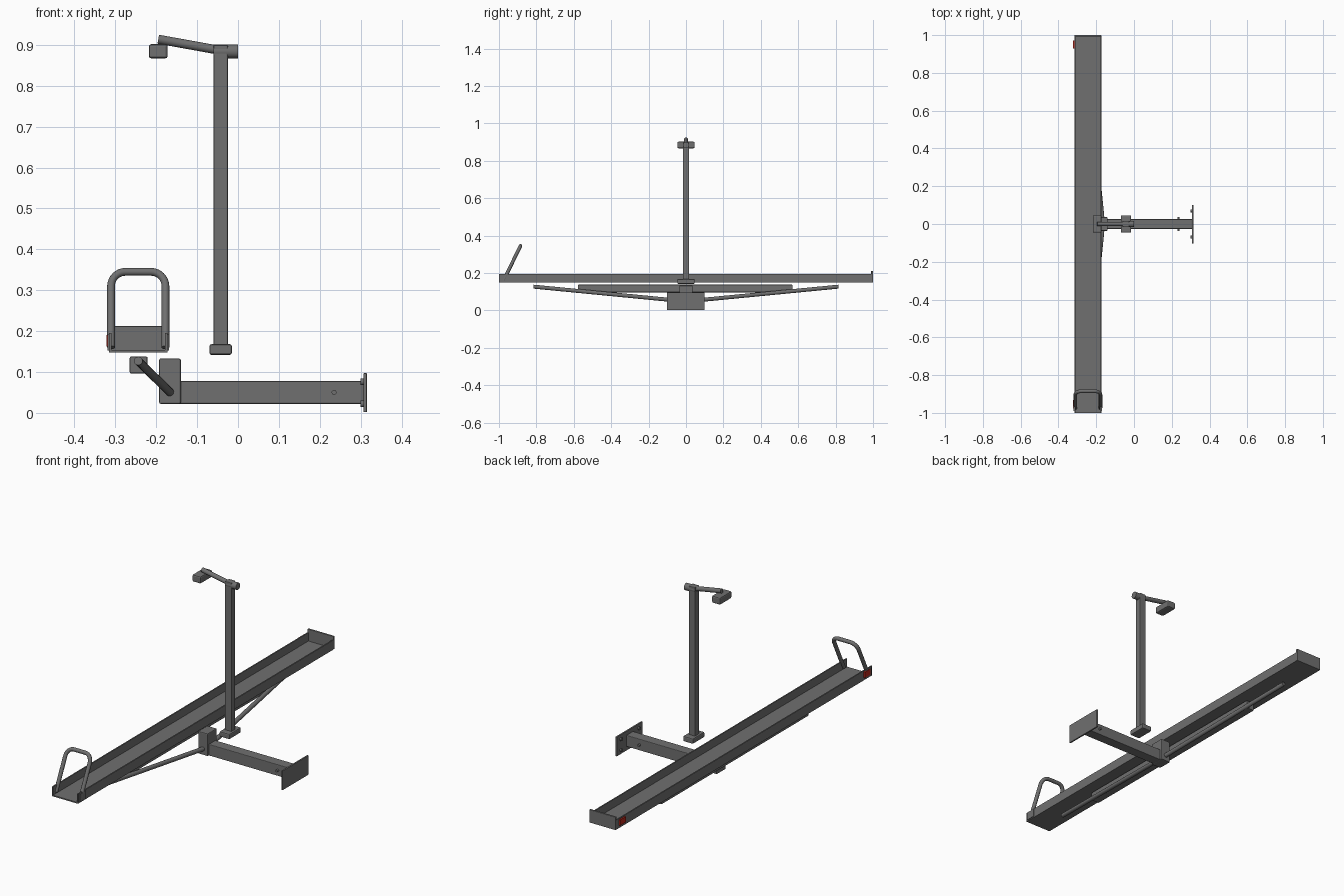
import bpy, bmesh, math
from mathutils import Vector

cube = bpy.data.objects.get("Cube")
if cube:
    bpy.data.objects.remove(cube)


def material(name, rgb):
    m = bpy.data.materials.new(name)
    m.use_nodes = True
    m.diffuse_color = (*rgb, 1)
    m.node_tree.nodes["Principled BSDF"].inputs["Base Color"].default_value = (*rgb, 1)
    return m


STEEL = material("steel grey", (0.16, 0.16, 0.16))
RED = material("reflector red", (0.5, 0.02, 0.01))


def finish(name, bm, mat=STEEL, bevel=0.0, smooth=False):
    bmesh.ops.recalc_face_normals(bm, faces=bm.faces)
    me = bpy.data.meshes.new(name)
    bm.to_mesh(me)
    bm.free()
    ob = bpy.data.objects.new(name, me)
    bpy.context.collection.objects.link(ob)
    me.materials.append(mat)
    if bevel:
        mod = ob.modifiers.new("edge rounding", "BEVEL")
        mod.width, mod.segments = bevel, 2
    if smooth:
        bpy.ops.object.select_all(action="DESELECT")
        ob.select_set(True)
        bpy.context.view_layer.objects.active = ob
        bpy.ops.object.shade_smooth_by_angle(angle=math.radians(35))
    return ob


def box(name, x, y, z, mat=STEEL, bevel=0.0):
    """Box from its (low, high) range on each axis."""
    bm = bmesh.new()
    bmesh.ops.create_cube(bm, size=1)
    for v in bm.verts:
        v.co = [lo + (c + 0.5) * (hi - lo) for c, (lo, hi) in zip(v.co, (x, y, z))]
    return finish(name, bm, mat, bevel)


def rod(name, a, b, radius, sides=20):
    """Cylinder between two points."""
    a, b = Vector(a), Vector(b)
    bm = bmesh.new()
    bmesh.ops.create_cone(bm, cap_ends=True, segments=sides, radius1=radius,
                          radius2=radius, depth=(b - a).length)
    turn = (b - a).to_track_quat("Z", "Y")
    for v in bm.verts:
        v.co = (a + b) / 2 + turn @ v.co
    return finish(name, bm, smooth=True)


# Wheel channel: U profile extruded along y
L, R, LOW, TOP, WALL = -0.315, -0.173, 0.148, 0.195, 0.006
profile = [(L, TOP), (L, LOW), (R, LOW), (R, TOP), (R - WALL, TOP),
           (R - WALL, LOW + WALL), (L + WALL, LOW + WALL), (L + WALL, TOP)]
bm = bmesh.new()
face = bm.faces.new([bm.verts.new((x, -1, z)) for x, z in profile])
new = bmesh.ops.extrude_face_region(bm, geom=[face])["geom"]
bmesh.ops.translate(bm, vec=(0, 1.992, 0),
                    verts=[g for g in new if isinstance(g, bmesh.types.BMVert)])
bm.faces.ensure_lookup_table()
finish("wheel_channel", bm)
box("channel_end_plate", (L, R), (0.99, 1), (LOW, 0.212), bevel=0.002)

# Leaning wheel hoop: rounded arch swept as a tube
mid, half, corner, height = (L + R) / 2, 0.0665, 0.035, 0.185
lean = Vector((0, 0.09, height)) / height
path = [(-half, 0)]
for cx, start in ((-half + corner, 180), (half - corner, 90)):
    for i in range(9):
        t = math.radians(start - i * 90 / 8)
        path.append((cx + corner * math.cos(t), height - corner + corner * math.sin(t)))
path.append((half, 0))
curve = bpy.data.curves.new("wheel_hoop", "CURVE")
curve.dimensions = "3D"
curve.bevel_depth, curve.bevel_resolution, curve.use_fill_caps = 0.0095, 4, True
spline = curve.splines.new("POLY")
spline.points.add(len(path) - 1)
for p, (x, h) in zip(spline.points, path):
    p.co = (*(Vector((mid + x, -0.975, 0.16)) + lean * h), 1)
    p.radius = 1
spline.use_smooth = True
curve.materials.append(STEEL)
bpy.context.collection.objects.link(bpy.data.objects.new("wheel_hoop", curve))

# Hoop brackets and side reflectors
for side, x in (("right", L), ("left", R)):
    box(f"hoop_bracket_{side}", (x - 0.004, x + 0.004), (-0.99, -0.945), (LOW + 0.004, 0.192))
for end, y in (("front", -0.955), ("back", 0.95)):
    box(f"reflector_{end}", (L - 0.007, L), (y - 0.022, y + 0.022), (0.162, 0.19), RED)

# Support bar and diagonal struts below the channel
box("support_bar", (-0.265, -0.221), (-0.578, 0.57), (0.096, 0.138), bevel=0.004)
for name, s in (("front", -1), ("back", 1)):
    rod(f"strut_{name}", (-0.167, 0.03 * s, 0.051), (-0.244, 0.815 * s, 0.127), 0.0105)

# Hitch arm with socket block, cross pin, end plate and bolts
box("socket_block", (-0.193, -0.14), (-0.036, 0.036), (0.022, 0.133), bevel=0.004)
box("hitch_arm", (-0.145, 0.308), (-0.026, 0.026), (0.022, 0.078), bevel=0.003)
rod("hitch_pin", (0.235, -0.036, 0.05), (0.235, 0.036, 0.05), 0.006)
box("hitch_plate", (0.307, 0.315), (-0.102, 0.1), (0.002, 0.097), bevel=0.001)
for y in (-0.07, 0.07):
    for z in (0.022, 0.076):
        rod("plate_bolt", (0.3, y, z), (0.31, y, z), 0.008, 12)

# Upright post with foot, pivot, top arm and clamp pad
box("post_foot", (-0.07, -0.015), (-0.046, 0.046), (0.142, 0.168), bevel=0.005)
box("post", (-0.06, -0.025), (-0.016, 0.016), (0.16, 0.9), bevel=0.003)
rod("post_pivot", (-0.06, 0, 0.884), (0, 0, 0.884), 0.017)
rod("top_arm", (-0.035, 0, 0.885), (-0.195, 0, 0.914), 0.011)
box("clamp_pad", (-0.218, -0.172), (-0.046, 0.046), (0.867, 0.902), bevel=0.006)
